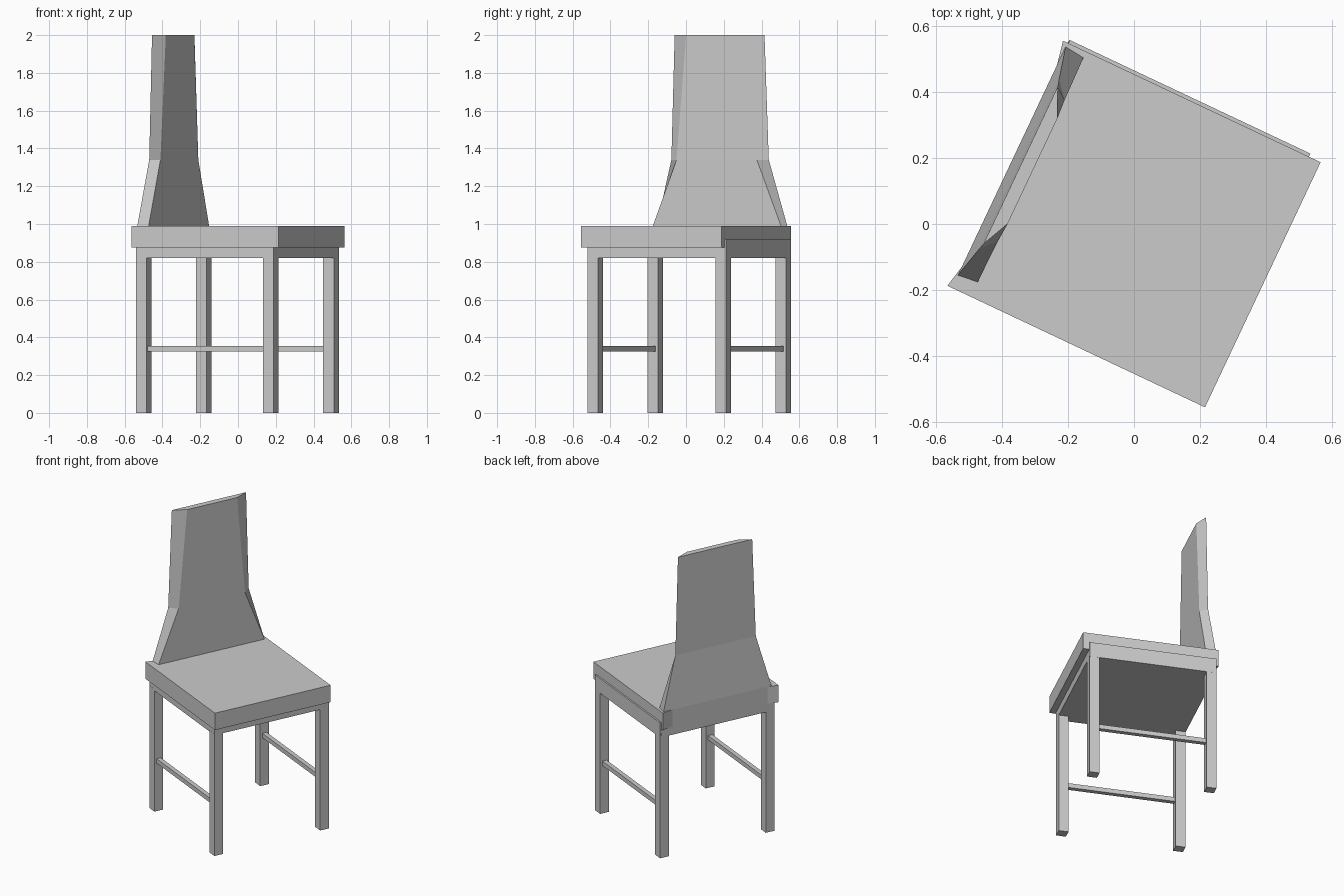
import bpy
import bmesh
import math
from mathutils import Matrix

if "Cube" in bpy.data.objects:
    bpy.data.objects.remove(bpy.data.objects["Cube"], do_unlink=True)

# Single flat grey
grey = bpy.data.materials.new("plain_grey")
grey.use_nodes = True
color = (0.6, 0.6, 0.6, 1)
grey.diffuse_color = color
grey.node_tree.nodes["Principled BSDF"].inputs["Base Color"].default_value = color

# The chair is turned on the floor; parts are built facing +x, then rotated
TURN = Matrix.Rotation(math.radians(-25.26), 4, "Z")
MID = 0.0145  # sideways centre of the frame


def loft(name, rings):
    """Closed solid through a stack of rings with equal point counts."""
    bm = bmesh.new()
    loops = [[bm.verts.new(p) for p in ring] for ring in rings]
    n = len(loops[0])
    for low, high in zip(loops, loops[1:]):
        for i in range(n):
            j = (i + 1) % n
            bm.faces.new((low[i], low[j], high[j], high[i]))
    bm.faces.new(loops[0][::-1])
    bm.faces.new(loops[-1])
    bmesh.ops.recalc_face_normals(bm, faces=bm.faces)
    bm.transform(TURN)
    mesh = bpy.data.meshes.new(name)
    bm.to_mesh(mesh)
    bm.free()
    mesh.materials.append(grey)
    obj = bpy.data.objects.new(name, mesh)
    bpy.context.collection.objects.link(obj)
    return obj


def prism(name, outline, z0, z1):
    return loft(name, [[(x, y, z) for x, y in outline] for z in (z0, z1)])


def box(name, x0, x1, y0, y1, z0, z1):
    return prism(name, [(x0, y0), (x1, y0), (x1, y1), (x0, y1)], z0, z1)


# Seat slab, its rear edge slightly hollowed behind the backrest
prism("seat", [(0.431, -0.41), (0.431, 0.41), (-0.431, 0.41),
               (-0.405, 0.28), (-0.405, -0.29), (-0.431, -0.41)], 0.875, 0.99)

# Solid apron under the seat
box("apron", -0.413, 0.392, MID - 0.405, MID + 0.406, 0.82, 0.92)

# Legs and side stretchers
HALF = 0.031
for side, sign in (("right", -1), ("left", 1)):
    y = MID + sign * 0.3745
    for end, x in (("front", 0.361), ("back", -0.383)):
        box(f"{end}_{side}_leg", x - HALF, x + HALF, y - HALF, y + HALF, 0, 0.83)
    box(f"{side}_stretcher", -0.36, 0.34, y - 0.015, y + 0.015, 0.325, 0.355)


# Backrest: flared foot, narrow waist, bevelled front edges
def back_ring(z, rear, rear_half, front, front_half):
    return [(rear, MID - rear_half, z), (front, MID - front_half, z),
            (front, MID + front_half, z), (rear, MID + rear_half, z)]


loft("backrest", [
    back_ring(0.82, -0.416, 0.40, -0.353, 0.385),
    back_ring(0.99, -0.416, 0.382, -0.353, 0.375),
    back_ring(1.34, -0.392, 0.285, -0.35, 0.235),
    back_ring(2.0, -0.386, 0.263, -0.346, 0.177),
])
